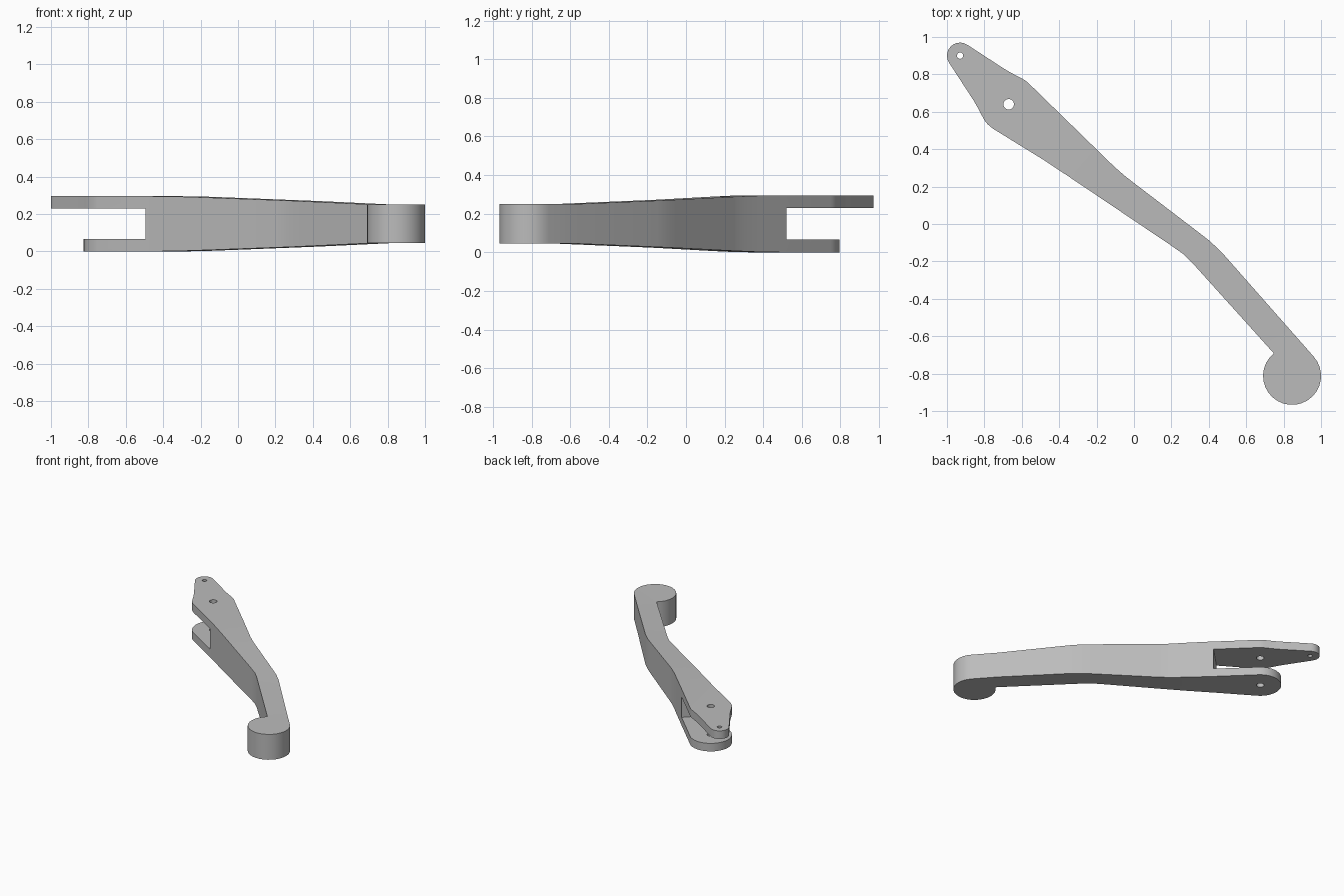
import bpy, bmesh
from math import cos, sin, radians
from mathutils import Vector

cube = bpy.data.objects.get("Cube")
if cube:
    bpy.data.objects.remove(cube)

THICK = 0.295
PIVOT, PIVOT_R = (-0.67, 0.64), 0.155
TIP, TIP_R = (-0.93, 0.90), 0.07
KNOB, KNOB_R = (0.845, -0.812), 0.155

metal = bpy.data.materials.new("plain grey")
metal.use_nodes = True
grey = (0.5, 0.5, 0.5, 1)
metal.diffuse_color = grey
metal.node_tree.nodes["Principled BSDF"].inputs["Base Color"].default_value = grey


def arc(centre, r, start, end, steps):
    angles = [radians(start + (end - start) * i / steps) for i in range(steps + 1)]
    return [(centre[0] + r * cos(a), centre[1] + r * sin(a)) for a in angles]


def prism(name, outline, z0, z1, cuts=()):
    """Extrude an outline upwards, with optional cross cuts along the arm."""
    bm = bmesh.new()
    face = bm.faces.new([bm.verts.new((x, y, z0)) for x, y in outline])
    top = bmesh.ops.extrude_face_region(bm, geom=[face])["geom"]
    for v in top:
        if isinstance(v, bmesh.types.BMVert):
            v.co.z = z1
    for u in cuts:
        bmesh.ops.bisect_plane(bm, geom=bm.verts[:] + bm.edges[:] + bm.faces[:],
                               plane_co=(u, 0, 0), plane_no=Vector((1, -1, 0)))
    bmesh.ops.recalc_face_normals(bm, faces=bm.faces)
    mesh = bpy.data.meshes.new(name)
    bm.to_mesh(mesh)
    bm.free()
    mesh.materials.append(metal)
    obj = bpy.data.objects.new(name, mesh)
    bpy.context.collection.objects.link(obj)
    return obj


def inset(u):
    """Taper of top and bottom at distance u along the arm."""
    stops = [(-0.8, 0), (-0.55, 0.002), (-0.3, 0.007), (1.4, 0.045)]
    if u <= stops[0][0]:
        return 0
    for (u0, h0), (u1, h1) in zip(stops, stops[1:]):
        if u <= u1:
            return h0 + (h1 - h0) * (u - u0) / (u1 - u0)
    return stops[-1][1]


# lever: rounded tip, pivot bosses, bent arm and round knob in one outline
outline = (
    arc(TIP, TIP_R, 215, 55, 10)
    + [(-0.693, 0.829), (-0.655, 0.807)]
    + arc(PIVOT, PIVOT_R, 65, 45, 3)
    + [(-0.104, 0.305), (-0.05, 0.258), (0.0, 0.219), (0.35, -0.048),
       (0.404, -0.09), (0.468, -0.15)]
    + arc(KNOB, KNOB_R, 41, -231, 22)
    + [(0.313, -0.209), (0.265, -0.162), (0.2, -0.116), (-0.345, 0.251),
       (-0.479, 0.34)]
    + arc(PIVOT, PIVOT_R, 239, 205, 4)
    + [(-0.837, 0.625), (-0.859, 0.663)]
)
lever = prism("lever_arm", outline, 0, THICK, cuts=(-0.8, -0.55, -0.3, 1.4))
for v in lever.data.vertices:
    h = inset(v.co.x - v.co.y)
    v.co.z += h if v.co.z < THICK / 2 else -h

# cutters: fork slot, shortened lower prong, pivot hole and tip hole
slot = [(-0.845, 0.0), (0.155, 1.0), (-0.4, 1.5), (-1.5, 1.5), (-1.5, 0.0)]
lower_end = arc(PIVOT, PIVOT_R, 65, 205, 16)
lower_end += [(-1.2, lower_end[-1][1]), (-1.2, 1.2), (lower_end[0][0], 1.2)]
cutters = [
    prism("slot_cutter", slot, 0.065, 0.23),
    prism("lower_prong_cutter", lower_end, -0.1, 0.15),
    prism("pivot_hole_cutter", arc(PIVOT, 0.028, 0, 345, 23), -0.1, 0.4),
    prism("tip_hole_cutter", arc(TIP, 0.017, 0, 337.5, 15), -0.1, 0.4),
]
bpy.context.view_layer.objects.active = lever
for cutter in cutters:
    mod = lever.modifiers.new(cutter.name, "BOOLEAN")
    mod.operation, mod.solver, mod.object = "DIFFERENCE", "EXACT", cutter
    bpy.ops.object.modifier_apply(modifier=mod.name)
    bpy.data.objects.remove(cutter)

# smooth rounded sides, crisp edges
bpy.ops.object.select_all(action="DESELECT")
lever.select_set(True)
bpy.ops.object.shade_smooth_by_angle(angle=radians(30))
